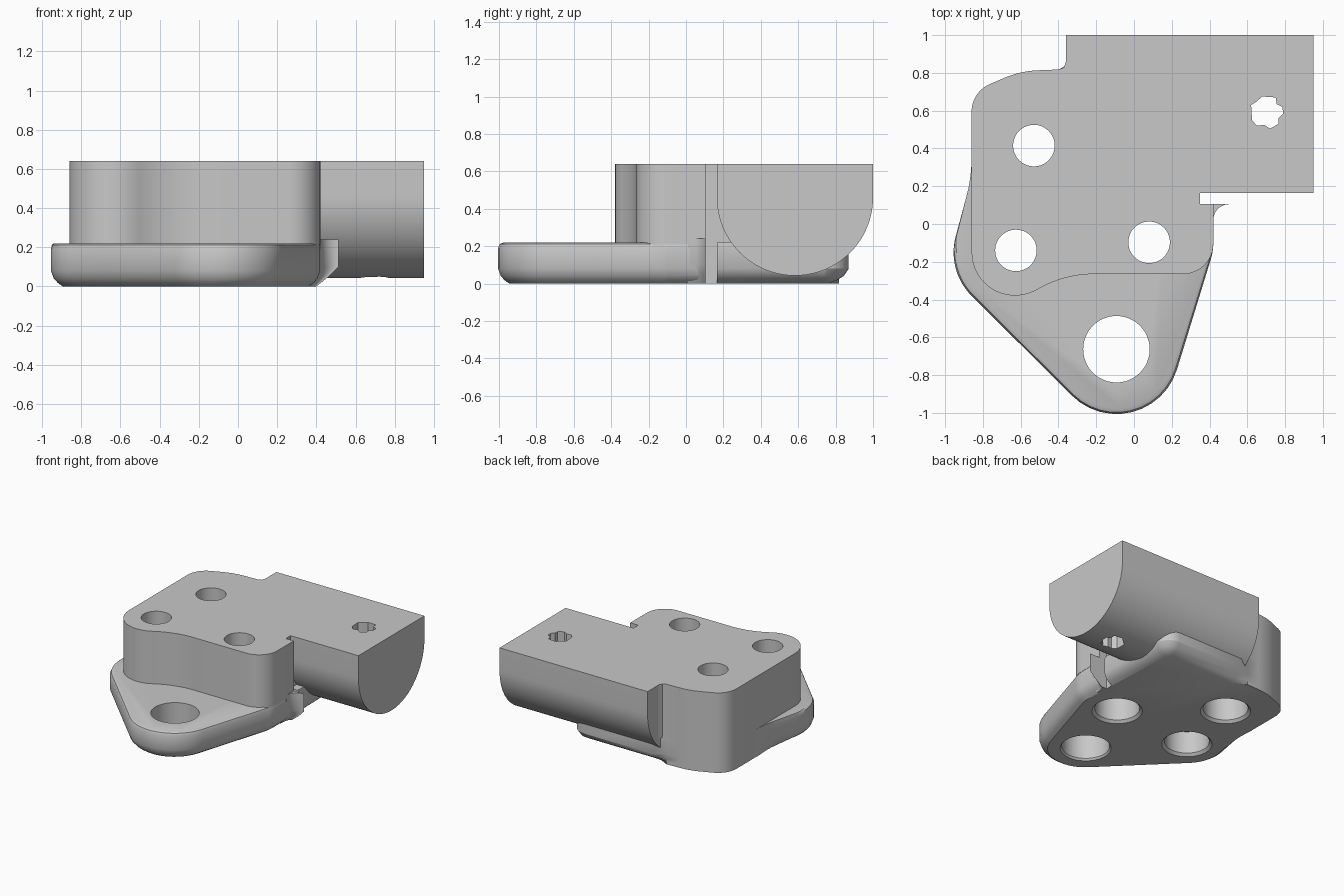
import bpy, bmesh, math
from mathutils import Vector

cube = bpy.data.objects.get("Cube")
if cube:
    bpy.data.objects.remove(cube, do_unlink=True)

grey = bpy.data.materials.new("plain grey")
grey.use_nodes = True
grey.diffuse_color = (0.58, 0.58, 0.58, 1)
grey.node_tree.nodes["Principled BSDF"].inputs["Base Color"].default_value = (0.58, 0.58, 0.58, 1)


def rounded(corners, steps=12):
    """Outline from (x, y, radius) corners, each corner turned into an arc."""
    out = []
    for i, (x, y, r) in enumerate(corners):
        p = Vector((x, y))
        if r == 0:
            out.append(p)
            continue
        a = (Vector(corners[i - 1][:2]) - p).normalized()
        b = (Vector(corners[(i + 1) % len(corners)][:2]) - p).normalized()
        half = a.angle(b) / 2
        mid = p + (a + b).normalized() * (r / math.sin(half))
        start = p + a * (r / math.tan(half)) - mid
        end = p + b * (r / math.tan(half)) - mid
        turn = math.atan2(start.x * end.y - start.y * end.x, start.dot(end))
        for k in range(steps + 1):
            t = turn * k / steps
            out.append(mid + Vector((start.x * math.cos(t) - start.y * math.sin(t),
                                     start.x * math.sin(t) + start.y * math.cos(t))))
    return out


def loft(name, rings):
    """Closed solid through a stack of equal-length rings."""
    bm = bmesh.new()
    loops = [[bm.verts.new(p) for p in ring] for ring in rings]
    n = len(loops[0])
    for lo, hi in zip(loops, loops[1:]):
        for i in range(n):
            j = (i + 1) % n
            bm.faces.new((lo[i], lo[j], hi[j], hi[i]))
    bm.faces.new(loops[0][::-1])
    bm.faces.new(loops[-1])
    bmesh.ops.recalc_face_normals(bm, faces=bm.faces)
    mesh = bpy.data.meshes.new(name)
    bm.to_mesh(mesh)
    bm.free()
    obj = bpy.data.objects.new(name, mesh)
    bpy.context.collection.objects.link(obj)
    mesh.materials.append(grey)
    return obj


def prism(name, outline, z0, z1):
    return loft(name, [[(p[0], p[1], z) for p in outline] for z in (z0, z1)])


def lathe(name, x, y, profile, sides=48):
    turn = [2 * math.pi * k / sides for k in range(sides)]
    return loft(name, [[(x + r * math.cos(a), y + r * math.sin(a), z) for a in turn]
                       for r, z in profile])


# Base plate: rounded triangle in front, running back under the body
back_left = [(-.4, .818, 0), (-.6, .81, .5), (-.86, .70, .16)]
plan = rounded([(-.86, .247, .8), (-.993, -.248, .325), (.065, -1.30, .335),
                (.42, -.143, .3), (.42, .87, .13), (-.3, .87, 0)] + back_left)


def inset(amount, z, top):
    """Base outline shrunk by an amount that fades where the wall stays plain."""
    ring = []
    for i, p in enumerate(plan):
        d = (plan[(i + 1) % len(plan)] - plan[i - 1]).normalized()
        if top:
            f = min(1, max(0, -p.y * 5 - .2))
        elif p.x < -.35 and p.y > 0:
            f = max(0, 1 - p.y / .3)
        else:
            f = 1 + .9 * max(0, p.y)
        ring.append((p.x - d.y * amount * f, p.y + d.x * amount * f, z))
    return ring


base = loft("base_plate", [inset(*s) for s in (
    (.06, 0, False), (.035, .018, False), (.015, .04, False), (0, .08, False),
    (0, .19, True), (.009, .211, True), (.03, .22, True))])

# Flared rib on the left edge, in front of the slot
rib_plan = rounded([(.34, .02, 0), (.42, .01, 0), (.42, .105, .084), (.512, .105, 0), (.34, .105, 0)])
rib = loft("edge_rib", [[(.34 + (p.x - .34) * s, p.y, z) for p in rib_plan]
                        for s, z in ((.35, 0), (.72, .05), (1, .1), (1, .24))])

# Upper block with the wavy front wall
block = prism("upper_block", rounded([
    (-.86, -.548, .23), (-.37, -.265, .6), (.42, -.265, .16), (.42, .105, 0),
    (.35, .105, 0), (.35, .165, 0), (-.36, .165, 0), (-.36, .86, 0), (-.372, .828, 0)]
    + back_left), .21, .64)

# Filler between block and the round underside of the side body
web = prism("web", [(-.36, .165), (.35, .165), (.35, .4), (-.36, .4)], .2, .6)

# Side body: half-round section along x
arc = [math.pi + math.pi * k / 40 for k in range(41)]
section = [(.5825 + .4175 * math.cos(a), .46 + .4175 * math.sin(a)) for a in arc]
section += [(1, .64), (.165, .64)]
body = loft("side_body", [[(x, y, z) for y, z in section] for x in (-.36, .95)])

# Cutters: counterbored holes, large front hole, slot, ragged small hole
bore = [(.195, -.01), (.165, .02), (.165, .2), (.11, .2), (.11, .7)]
holes = [lathe("hole_cutter", x, y, bore) for x, y in ((-.53, .415), (-.625, -.14), (.08, -.097))]
front = lathe("front_hole_cutter", -.093, -.663, [(.195, -.01), (.176, .015), (.176, .4)])
slot = prism("slot_cutter", [(.35, .105), (.8, .105), (.8, .165), (.35, .165)], -.1, .5)
ragged = prism("small_hole_cutter", [
    (.68, .675), (.645, .645), (.62, .63), (.625, .55), (.65, .52), (.69, .525), (.72, .505),
    (.765, .53), (.765, .56), (.79, .585), (.785, .62), (.755, .635), (.75, .67)], -.1, .8)

jobs = {base: holes + [front, slot], block: holes, body: [ragged], web: [], rib: []}
for obj, cutters in jobs.items():
    bpy.ops.object.select_all(action='DESELECT')
    obj.select_set(True)
    bpy.context.view_layer.objects.active = obj
    for c in cutters:
        m = obj.modifiers.new("cut", 'BOOLEAN')
        m.operation, m.solver, m.object = 'DIFFERENCE', 'EXACT', c
        bpy.ops.object.modifier_apply(modifier=m.name)
    bpy.ops.object.shade_smooth_by_angle(angle=math.radians(32))

for c in holes + [front, slot, ragged]:
    bpy.data.objects.remove(c, do_unlink=True)
